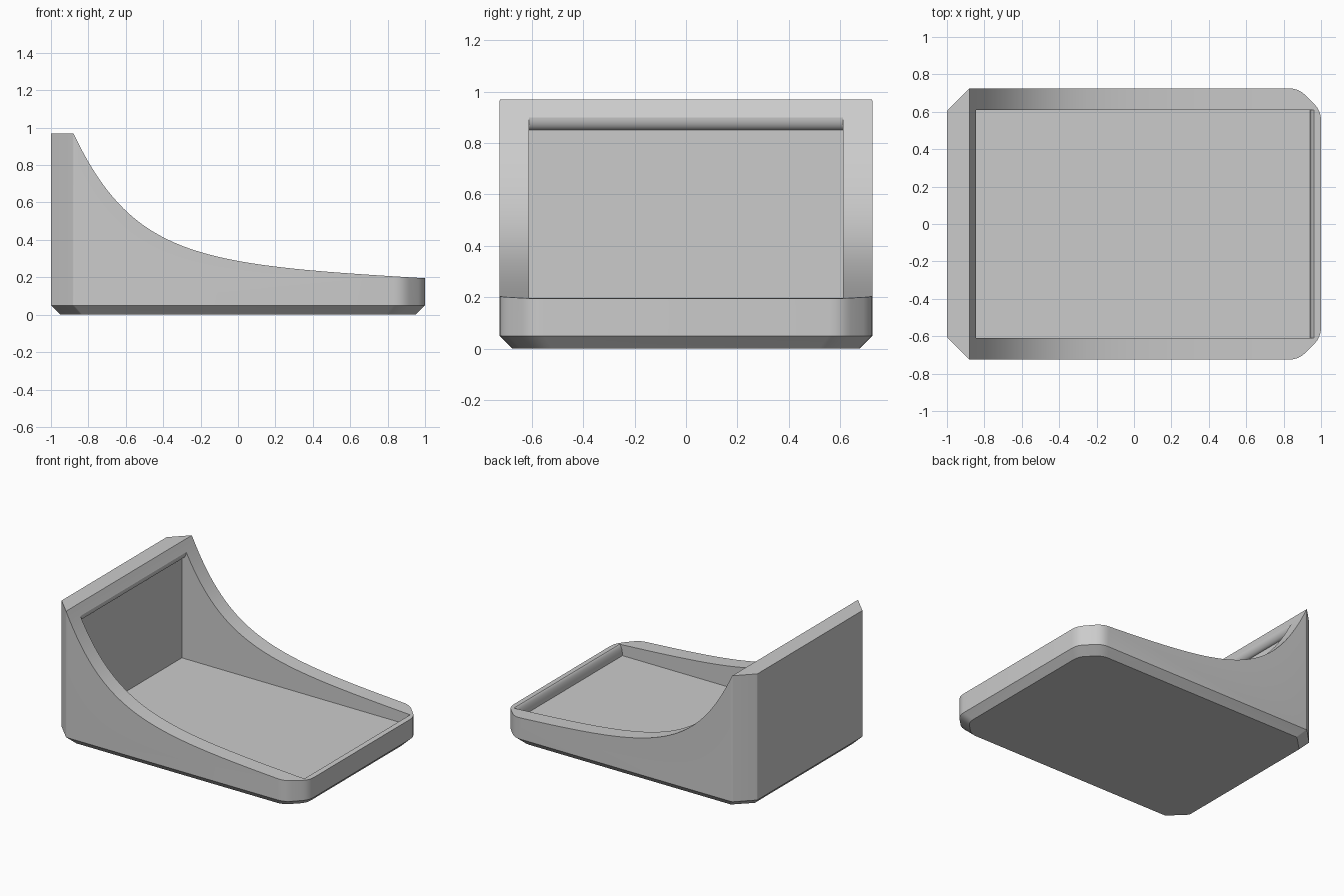
import bpy
import bmesh
import math
from mathutils import Vector
from mathutils.geometry import interpolate_bezier

cube = bpy.data.objects.get("Cube")
if cube:
    bpy.data.objects.remove(cube, do_unlink=True)

HALF_X, HALF_Y, HEIGHT = 1.0, 0.725, 0.97
CORNER, BASE = 0.12, 0.05
INNER_Y, FLOOR = 0.61, 0.12

grey = bpy.data.materials.new("plain grey")
grey.use_nodes = True
COLOUR = (0.6, 0.6, 0.6, 1)
grey.diffuse_color = COLOUR
grey.node_tree.nodes["Principled BSDF"].inputs["Base Color"].default_value = COLOUR


def loft(name, rings):
    """Closed solid through rings with equal point counts."""
    bm = bmesh.new()
    loops = [[bm.verts.new(p) for p in ring] for ring in rings]
    n = len(loops[0])
    for a, b in zip(loops, loops[1:]):
        for i in range(n):
            j = (i + 1) % n
            bm.faces.new((a[i], a[j], b[j], b[i]))
    bm.faces.new(loops[0])
    bm.faces.new(loops[-1])
    bmesh.ops.recalc_face_normals(bm, faces=bm.faces)
    mesh = bpy.data.meshes.new(name)
    bm.to_mesh(mesh)
    bm.free()
    mesh.materials.append(grey)
    obj = bpy.data.objects.new(name, mesh)
    bpy.context.collection.objects.link(obj)
    return obj


def rounded(points, index, radius):
    """Short arc replacing one plan corner."""
    p = Vector(points[index])
    a = (Vector(points[index - 1]) - p).normalized() * radius
    b = (Vector(points[(index + 1) % len(points)]) - p).normalized() * radius
    steps = [k / 4 for k in range(5)]
    return [p + a * (1 - t) ** 2 + b * t ** 2 for t in steps]


def carve(body, profile, half_width, name):
    """Cut an x-z profile, extruded along y, out of the body."""
    cutter = loft(name, [[(x, y, z) for x, z in profile]
                         for y in (-half_width, half_width)])
    cutter.hide_render = True
    mod = body.modifiers.new(name, "BOOLEAN")
    mod.operation = "DIFFERENCE"
    mod.solver = "EXACT"
    mod.object = cutter
    bpy.context.view_layer.objects.active = body
    bpy.ops.object.modifier_apply(modifier=name)
    bpy.data.objects.remove(cutter, do_unlink=True)


# Plan outline: chamfered corners, softened at the low end
ix, iy = HALF_X - CORNER, HALF_Y - CORNER
octagon = [(HALF_X, -iy), (HALF_X, iy), (ix, HALF_Y), (-ix, HALF_Y),
           (-HALF_X, iy), (-HALF_X, -iy), (-ix, -HALF_Y), (ix, -HALF_Y)]
plan = []
for i, (x, y) in enumerate(octagon):
    plan += rounded(octagon, i, 0.05 if x > 0 else 0.006)

# Body with chamfered underside
sx, sy = 1 - BASE / HALF_X, 1 - BASE / HALF_Y
body = loft("scoop_tray", [
    [(p.x * sx, p.y * sy, 0) for p in plan],
    [(p.x, p.y, BASE) for p in plan],
    [(p.x, p.y, HEIGHT) for p in plan]])

# Sweeping top edge of the side walls
sweep = interpolate_bezier(Vector((-ix, HEIGHT)), Vector((-0.56, 0.298)),
                           Vector((-0.2, 0.267)), Vector((HALF_X, 0.195)), 40)
curve = [(-0.895, 1.0015)] + [(p.x, p.y) for p in sweep]
carve(body, curve + [(1.2, 0.183), (1.2, 1.3), (-0.895, 1.3)], 1, "sweep_cut")

# Cavity with a rounded front lip and a rounded bead under the tall rim
arc = [math.pi / 2 * k / 8 for k in range(9)]
lip = [(0.97 - 0.03 * math.cos(t), FLOOR + 0.08 * math.sin(t)) for t in arc]
bead = [(-ix + 0.035 * math.sin(t), 0.9 - 0.05 * math.cos(t)) for t in reversed(arc)]
cavity = [(-ix, FLOOR)] + lip + [(0.97, 1.2), (-0.845, 1.2)] + bead
carve(body, cavity, INNER_Y, "cavity_cut")

bpy.ops.object.select_all(action="DESELECT")
body.select_set(True)
bpy.context.view_layer.objects.active = body
bpy.ops.object.shade_smooth_by_angle(angle=math.radians(30))
